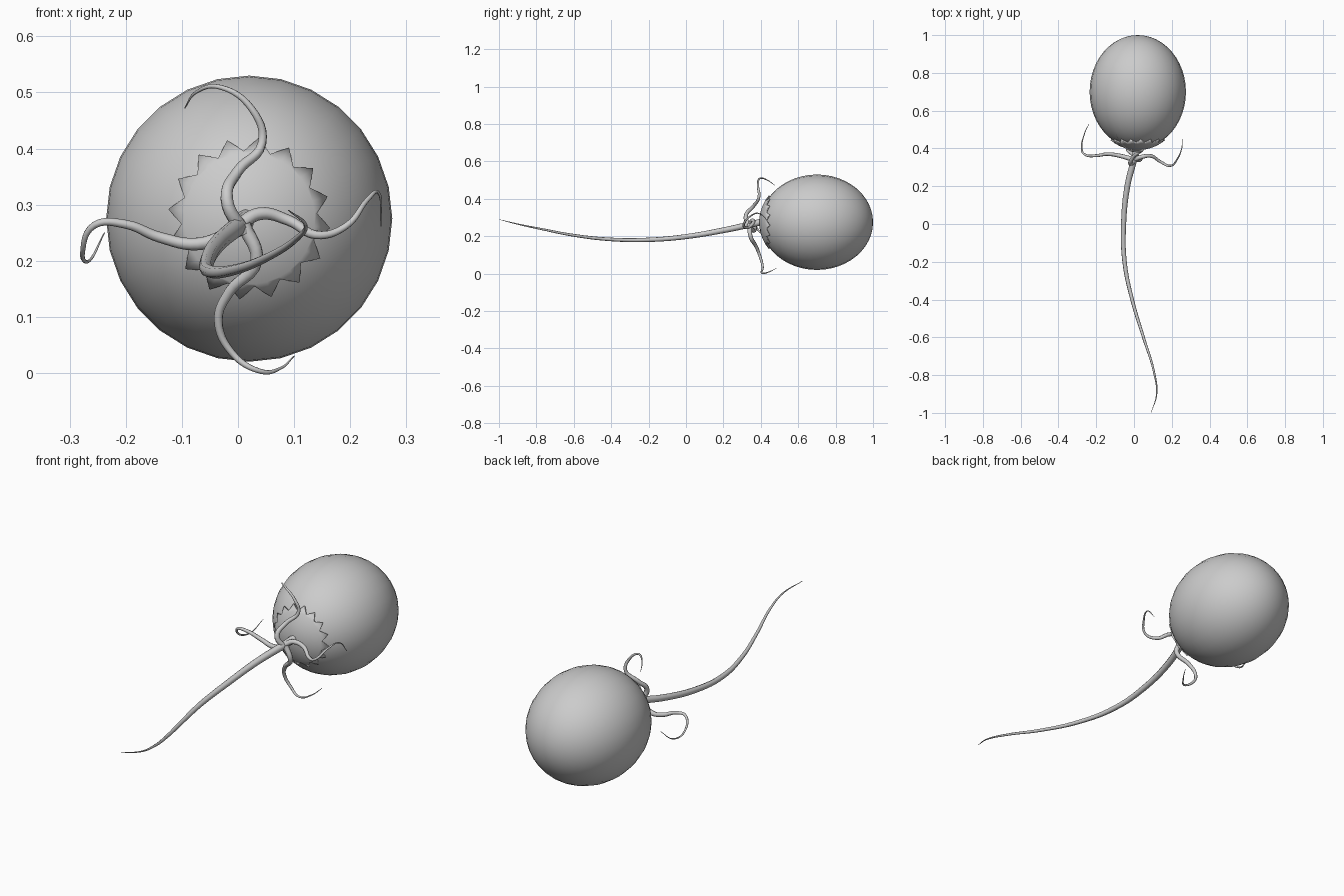
import bpy, bmesh, math
from mathutils import Vector, Matrix

cube = bpy.data.objects.get("Cube")
if cube:
    bpy.data.objects.remove(cube, do_unlink=True)

grey = bpy.data.materials.new("plain grey")
grey.use_nodes = True
colour = (0.6, 0.6, 0.6, 1)
grey.diffuse_color = colour
grey.node_tree.nodes["Principled BSDF"].inputs["Base Color"].default_value = colour

CENTRE = Vector((0.02, 0.70, 0.275))
RADIUS, HALF_LENGTH = 0.255, 0.30


def add_mesh(name, bm):
    mesh = bpy.data.meshes.new(name)
    bmesh.ops.recalc_face_normals(bm, faces=bm.faces)
    bm.to_mesh(mesh)
    bm.free()
    mesh.materials.append(grey)
    obj = bpy.data.objects.new(name, mesh)
    bpy.context.collection.objects.link(obj)
    for poly in mesh.polygons:
        poly.use_smooth = True
    return obj


def shell_point(angle, r, lift):
    """Point on the front of the fruit, at radius r from its axis."""
    depth = HALF_LENGTH * math.sqrt(1 - (r / RADIUS) ** 2) + lift
    return CENTRE + Vector((r * math.cos(angle), -depth, r * math.sin(angle)))


def tendril(name, points, base, tip, power=1.0):
    """Tapering round tube through the points."""
    curve = bpy.data.curves.new(name, "CURVE")
    curve.dimensions = "3D"
    curve.bevel_depth = 1.0
    curve.bevel_resolution = 2
    curve.resolution_u = 6
    curve.use_fill_caps = True
    spline = curve.splines.new("BEZIER")
    spline.bezier_points.add(len(points) - 1)
    for i, (bp, co) in enumerate(zip(spline.bezier_points, points)):
        bp.co = co
        bp.handle_left_type = bp.handle_right_type = "AUTO"
        t = i / (len(points) - 1)
        bp.radius = tip + (base - tip) * (1 - t ** power)
    curve.materials.append(grey)
    obj = bpy.data.objects.new(name, curve)
    bpy.context.collection.objects.link(obj)
    bpy.ops.object.select_all(action="DESELECT")
    obj.select_set(True)
    bpy.context.view_layer.objects.active = obj
    bpy.ops.object.convert(target="MESH")
    bpy.ops.object.shade_smooth_by_angle(angle=math.radians(60))


# Fruit body, poles along y
bm = bmesh.new()
bmesh.ops.create_uvsphere(bm, u_segments=28, v_segments=24, radius=1)
bmesh.ops.transform(bm, verts=bm.verts, matrix=Matrix.Translation(CENTRE)
                    @ Matrix.Diagonal((RADIUS, HALF_LENGTH, RADIUS, 1))
                    @ Matrix.Rotation(math.pi / 2, 4, "X"))
add_mesh("fruit", bm)

# Toothed cap lying on the front of the fruit
TEETH = 16
bm = bmesh.new()
pole = bm.verts.new(shell_point(0, 0, 0.005))
rings = []
for r in (0.03, 0.06, 0.09, 0.115, None):
    ring = []
    for i in range(TEETH * 2):
        a = math.pi * (i + 0.4) / TEETH
        rr = r or (0.143 if i % 2 else 0.119)
        ring.append(bm.verts.new(shell_point(a, rr, 0.005)))
    rings.append(ring)
for i in range(TEETH * 2):
    j = (i + 1) % (TEETH * 2)
    bm.faces.new((pole, rings[0][i], rings[0][j]))
    for inner, outer in zip(rings, rings[1:]):
        bm.faces.new((inner[i], outer[i], outer[j], inner[j]))
cap = add_mesh("toothed_cap", bm)
solid = cap.modifiers.new("thickness", "SOLIDIFY")
solid.thickness = 0.008
solid.offset = 0
bpy.context.view_layer.objects.active = cap
cap.select_set(True)
bpy.ops.object.shade_smooth_by_angle(angle=math.radians(40))

# Long trailing stem
tendril("stem", [
    (0.02, 0.42, 0.28), (0.0, 0.34, 0.262), (-0.035, 0.2, 0.232),
    (-0.055, 0, 0.198), (-0.05, -0.2, 0.181), (-0.01, -0.4, 0.183),
    (0.05, -0.6, 0.205), (0.105, -0.78, 0.24), (0.12, -0.9, 0.265),
    (0.09, -1.0, 0.29)], 0.018, 0.001, 1.2)

# Four curling tendrils
tendril("left_tendril", [
    (0.0, 0.34, 0.262), (0.04, 0.355, 0.284), (0.09, 0.36, 0.272),
    (0.14, 0.33, 0.246), (0.19, 0.308, 0.26), (0.23, 0.345, 0.308),
    (0.25, 0.39, 0.322), (0.255, 0.45, 0.262)], 0.013, 0.001)
tendril("right_tendril", [
    (0.0, 0.34, 0.255), (-0.07, 0.36, 0.23), (-0.14, 0.37, 0.242),
    (-0.2, 0.362, 0.265), (-0.255, 0.365, 0.264), (-0.277, 0.405, 0.215),
    (-0.265, 0.47, 0.2), (-0.238, 0.53, 0.25)], 0.013, 0.001)
tendril("upper_tendril", [
    (0.01, 0.34, 0.25), (-0.02, 0.32, 0.31), (0.0, 0.36, 0.36),
    (0.043, 0.39, 0.41), (0.025, 0.385, 0.47), (-0.03, 0.395, 0.509),
    (-0.075, 0.435, 0.5), (-0.095, 0.475, 0.472)], 0.013, 0.001)
tendril("lower_tendril", [
    (0.01, 0.34, 0.265), (0.033, 0.345, 0.2), (-0.015, 0.375, 0.145),
    (-0.035, 0.395, 0.095), (-0.01, 0.41, 0.035), (0.04, 0.405, 0.003),
    (0.075, 0.44, 0.008), (0.1, 0.485, 0.03)], 0.013, 0.001)
